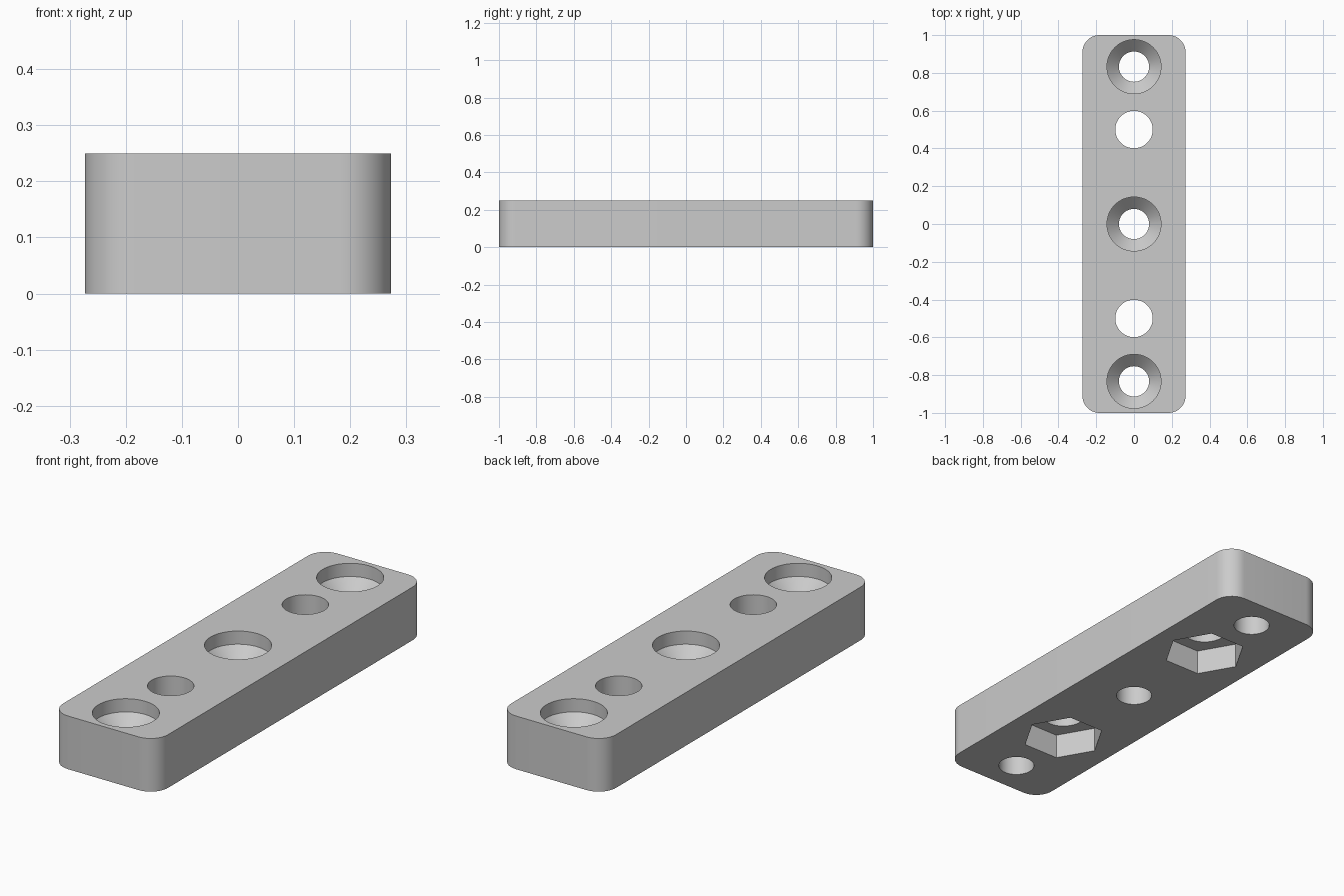
import bpy, bmesh
from math import radians, sin, cos, tau

if "Cube" in bpy.data.objects:
    bpy.data.objects.remove(bpy.data.objects["Cube"], do_unlink=True)

WIDTH, LENGTH, HEIGHT = 0.546, 2.0, 0.25
CORNER = 0.09
SCREW_Y, BOLT_Y = 0.833, 0.5

grey = bpy.data.materials.new("plain grey")
grey.use_nodes = True
colour = (0.6, 0.6, 0.6, 1)
grey.diffuse_color = colour
grey.node_tree.nodes["Principled BSDF"].inputs["Base Color"].default_value = colour


def add_object(name, bm):
    bmesh.ops.recalc_face_normals(bm, faces=bm.faces)
    mesh = bpy.data.meshes.new(name)
    bm.to_mesh(mesh)
    bm.free()
    mesh.materials.append(grey)
    obj = bpy.data.objects.new(name, mesh)
    bpy.context.collection.objects.link(obj)
    return obj


def turned(name, y, profile, sides):
    """Closed solid turned around a vertical axis from (radius, z) points."""
    bm = bmesh.new()
    rings = [[bm.verts.new((r * cos(tau * i / sides), y + r * sin(tau * i / sides), z))
              for i in range(sides)] for r, z in profile]
    for low, high in zip(rings, rings[1:]):
        for i in range(sides):
            j = (i + 1) % sides
            bm.faces.new((low[i], low[j], high[j], high[i]))
    bm.faces.new(rings[0])
    bm.faces.new(rings[-1])
    return add_object(name, bm)


# Plate with rounded vertical corners
bm = bmesh.new()
bmesh.ops.create_cube(bm, size=1)
for v in bm.verts:
    v.co = (v.co.x * WIDTH, v.co.y * LENGTH, (v.co.z + 0.5) * HEIGHT)
uprights = [e for e in bm.edges if abs(e.verts[0].co.z - e.verts[1].co.z) > 0.1]
bmesh.ops.bevel(bm, geom=uprights, offset=CORNER, segments=12, profile=0.5, affect='EDGES')
plate = add_object("mounting_plate", bm)

# Cutters: recessed countersunk screw holes, bolt holes, hexagonal nut pockets
screw = [(0.08, -0.1), (0.08, 0.125), (0.143, 0.188), (0.143, 0.35)]
cutters = [turned("screw_hole_cutter", y, screw, 64) for y in (-SCREW_Y, 0, SCREW_Y)]
for y in (-BOLT_Y, BOLT_Y):
    cutters.append(turned("bolt_hole_cutter", y, [(0.099, -0.1), (0.099, 0.35)], 64))
    cutters.append(turned("nut_pocket_cutter", y, [(0.185, -0.1), (0.185, 0.118)], 6))

bpy.ops.object.select_all(action='DESELECT')
plate.select_set(True)
bpy.context.view_layer.objects.active = plate
for cutter in cutters:
    cutter.hide_render = True
    cut = plate.modifiers.new("cut", 'BOOLEAN')
    cut.operation = 'DIFFERENCE'
    cut.solver = 'EXACT'
    cut.object = cutter
    bpy.ops.object.modifier_apply(modifier=cut.name)
    bpy.data.objects.remove(cutter, do_unlink=True)

bpy.ops.object.shade_smooth_by_angle(angle=radians(30))
